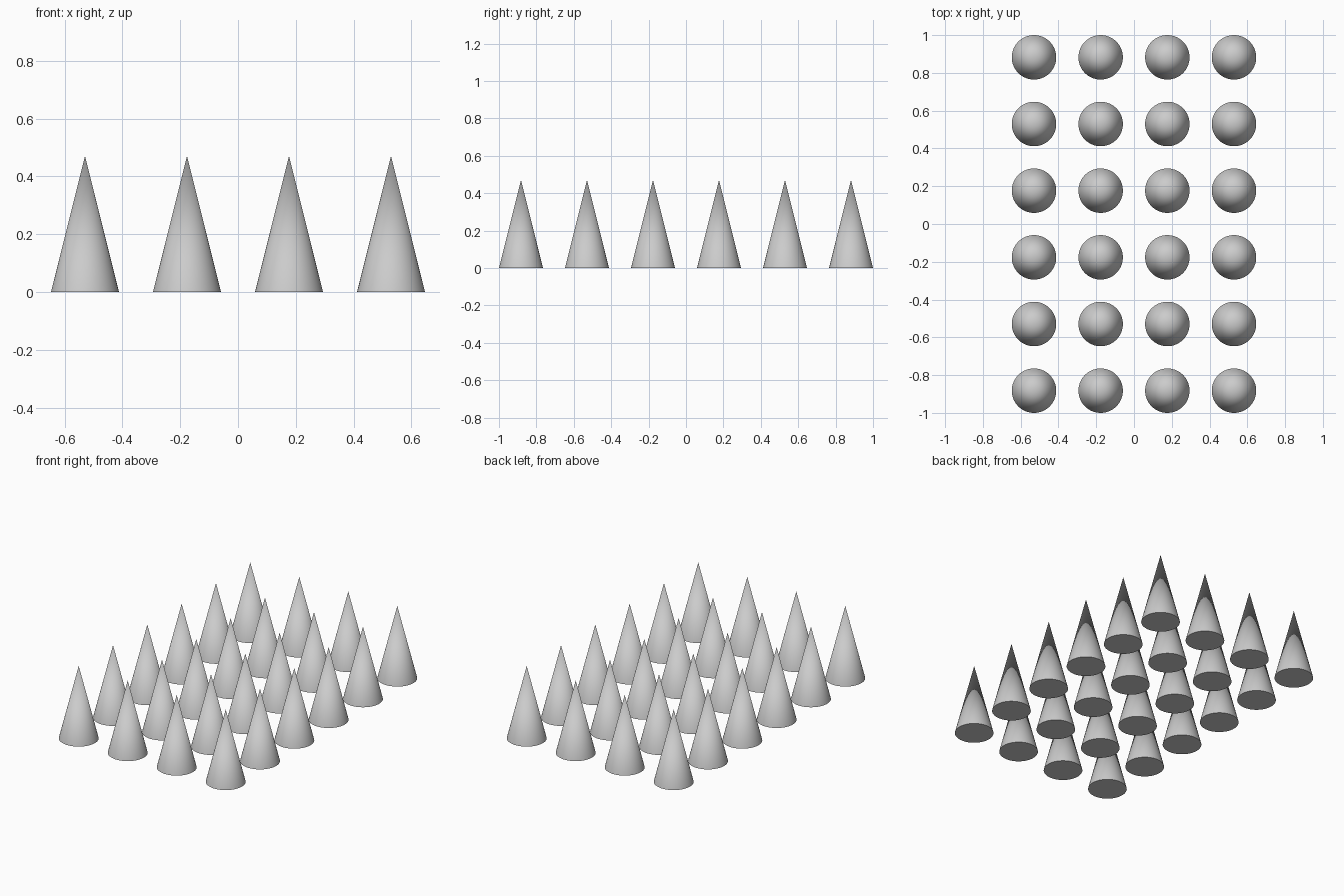
import bpy
import math

if "Cube" in bpy.data.objects:
    bpy.data.objects.remove(bpy.data.objects["Cube"])

COLS, ROWS = 4, 6
SPACING = 6 / 17          # centre-to-centre distance
RADIUS = 2 / 17
HEIGHT = 8 / 17

# One master cone, standing on z = 0
bpy.ops.mesh.primitive_cone_add(vertices=64, radius1=RADIUS, radius2=0,
                                depth=HEIGHT, location=(0, 0, HEIGHT / 2))
master = bpy.context.object
bpy.ops.object.transform_apply(location=True, rotation=False, scale=False)
bpy.ops.object.shade_smooth_by_angle(angle=math.radians(30))

# Grid of cones sharing the same mesh
for row in range(ROWS):
    for col in range(COLS):
        cone = master if row == col == 0 else master.copy()
        cone.name = f"cone_row{row + 1}_column{col + 1}"
        cone.location = ((col - (COLS - 1) / 2) * SPACING,
                         (row - (ROWS - 1) / 2) * SPACING, 0)
        if cone is not master:
            bpy.context.collection.objects.link(cone)
